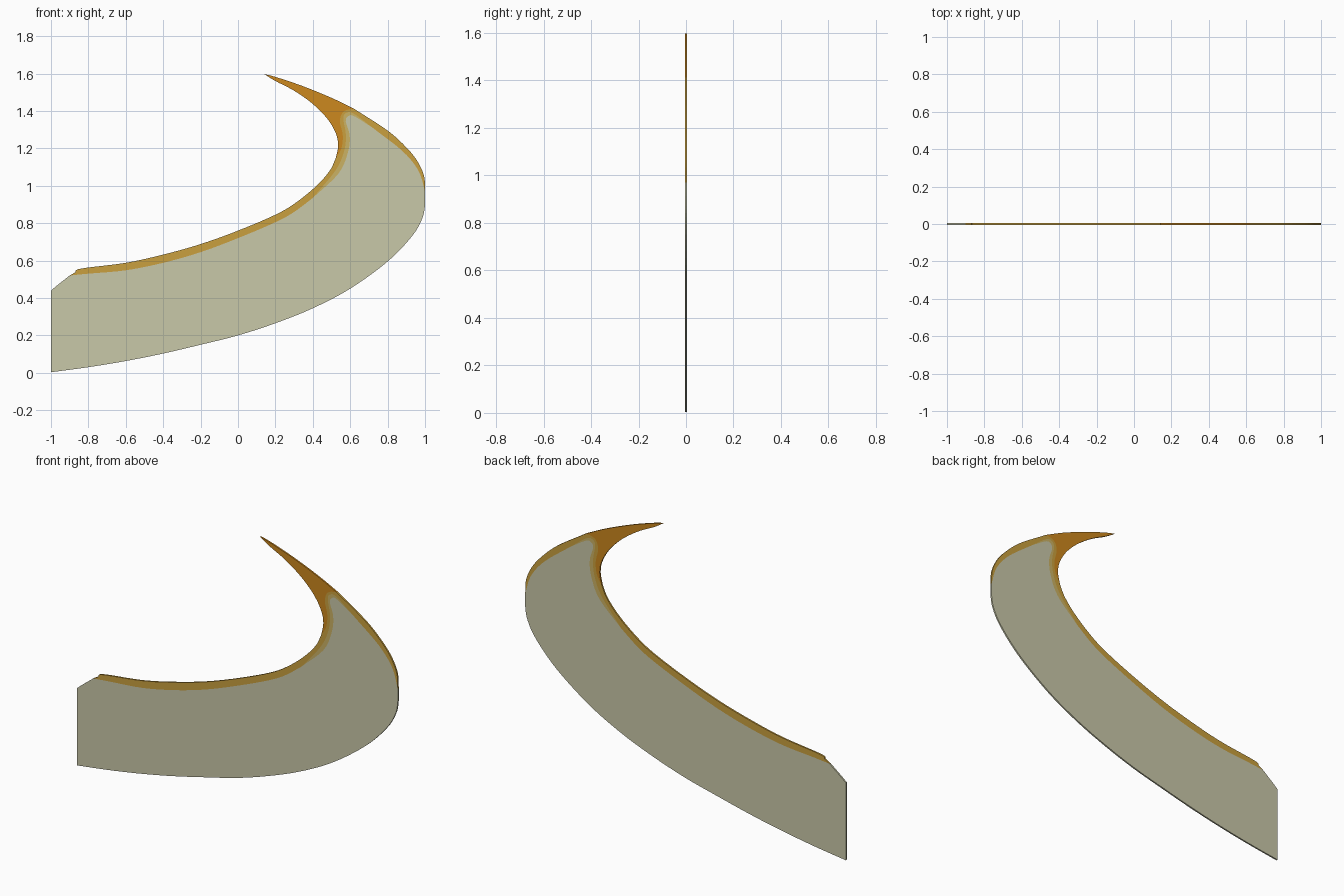
import bpy, bmesh
from mathutils import Vector

if "Cube" in bpy.data.objects:
    bpy.data.objects.remove(bpy.data.objects["Cube"])

THICK = 0.009


def material(name, srgb):
    m = bpy.data.materials.new(name)
    lin = [((c / 255 + 0.055) / 1.055) ** 2.4 for c in srgb]
    m.diffuse_color = (*lin, 1)
    m.use_nodes = True
    m.node_tree.nodes["Principled BSDF"].inputs["Base Color"].default_value = m.diffuse_color
    return m


def spline(pts, steps=5):
    """Smooth curve through the points (x, z)."""
    p = [Vector(q) for q in pts]
    p = [2 * p[0] - p[1]] + p + [2 * p[-1] - p[-2]]
    out = []
    for a, b, c, d in zip(p, p[1:], p[2:], p[3:]):
        for i in range(steps):
            t = i / steps
            out.append(0.5 * (2 * b + (c - a) * t + (2 * a - 5 * b + 4 * c - d) * t * t
                              + (3 * b - a - 3 * c + d) * t ** 3))
    return out + [p[-2]]


def plate(name, arcs, mat):
    """Thin flat plate whose outline is the chain of arcs."""
    loop = []
    for q in (q for arc in arcs for q in arc):
        if not loop or (q - loop[-1]).length > 1e-5:
            loop.append(q)
    if (loop[0] - loop[-1]).length < 1e-5:
        loop.pop()
    bm = bmesh.new()
    face = bm.faces.new([bm.verts.new((q.x, -THICK / 2, q.y)) for q in loop])
    ext = bmesh.ops.extrude_face_region(bm, geom=[face], use_keep_orig=True)
    moved = [v for v in ext["geom"] if isinstance(v, bmesh.types.BMVert)]
    bmesh.ops.translate(bm, verts=moved, vec=(0, THICK, 0))
    bmesh.ops.recalc_face_normals(bm, faces=bm.faces)
    me = bpy.data.meshes.new(name)
    bm.to_mesh(me)
    bm.free()
    me.materials.append(mat)
    bpy.context.collection.objects.link(bpy.data.objects.new(name, me))


def rev(arc):
    return arc[::-1]


# outer silhouette, from the butt end round to the tip and back
belly = spline([(-1, .003), (-.8, .03), (-.6, .063), (-.4, .103), (-.2, .15), (0, .2),
                (.2, .265), (.4, .345), (.6, .45), (.8, .595), (.93, .73), (.985, .825),
                (1, .9), (1, .97)])
crest = spline([(1, .97), (.995, 1.05), (.96, 1.13), (.9, 1.205), (.8, 1.295), (.62, 1.412)])
tip_top = spline([(.62, 1.412), (.5, 1.47), (.34, 1.535), (.2, 1.582), (.14, 1.597)])
tip_under = spline([(.14, 1.597), (.2, 1.56), (.3, 1.508), (.4, 1.437), (.48, 1.355),
                    (.525, 1.275), (.535, 1.21), (.522, 1.145)])
inner = spline([(.522, 1.145), (.49, 1.08), (.42, 1.0), (.31, .91), (.2, .845), (0, .76),
                (-.2, .688), (-.4, .632), (-.6, .588), (-.84, .557), (-.87, .537)])
corner = [Vector((-.87, .537)), Vector((-.9, .52))]
butt = [Vector((-.9, .52)), Vector((-.97, .465)), Vector((-1, .44)), Vector((-1, .003))]

# colour boundaries inside the silhouette
tip_edge = spline([(.62, 1.412), (.58, 1.405), (.555, 1.385), (.545, 1.34), (.56, 1.27),
                   (.553, 1.2), (.522, 1.145)])
trim_out = spline([(1, .97), (.965, 1.08), (.88, 1.185), (.72, 1.31)])
fade_out = spline([(.72, 1.31), (.62, 1.385), (.58, 1.39), (.563, 1.36), (.577, 1.27),
                   (.566, 1.18), (.52, 1.08), (.4, .935)])
fade_in = spline([(.72, 1.31), (.625, 1.37), (.592, 1.374), (.576, 1.345), (.597, 1.27),
                  (.588, 1.18), (.537, 1.065), (.4, .935)])
trim_in = spline([(.4, .935), (.3, .86), (.2, .805), (0, .72), (-.2, .645), (-.4, .588),
                  (-.6, .548), (-.8, .53), (-.9, .52)])

plate("blade_body", [belly, trim_out, fade_in, trim_in, butt],
      material("pale olive", (201, 200, 169)))
plate("gold_edge", [rev(crest), trim_out, fade_out, trim_in, rev(corner), rev(inner),
                    rev(tip_edge)][1:5] + [rev(inner), rev(tip_edge), rev(crest)],
      material("gold", (202, 160, 62)))
plate("edge_fade", [fade_out, rev(fade_in)], material("pale gold", (203, 178, 100)))
plate("blade_tip", [tip_top, tip_under, rev(tip_edge)], material("amber", (204, 136, 30)))
